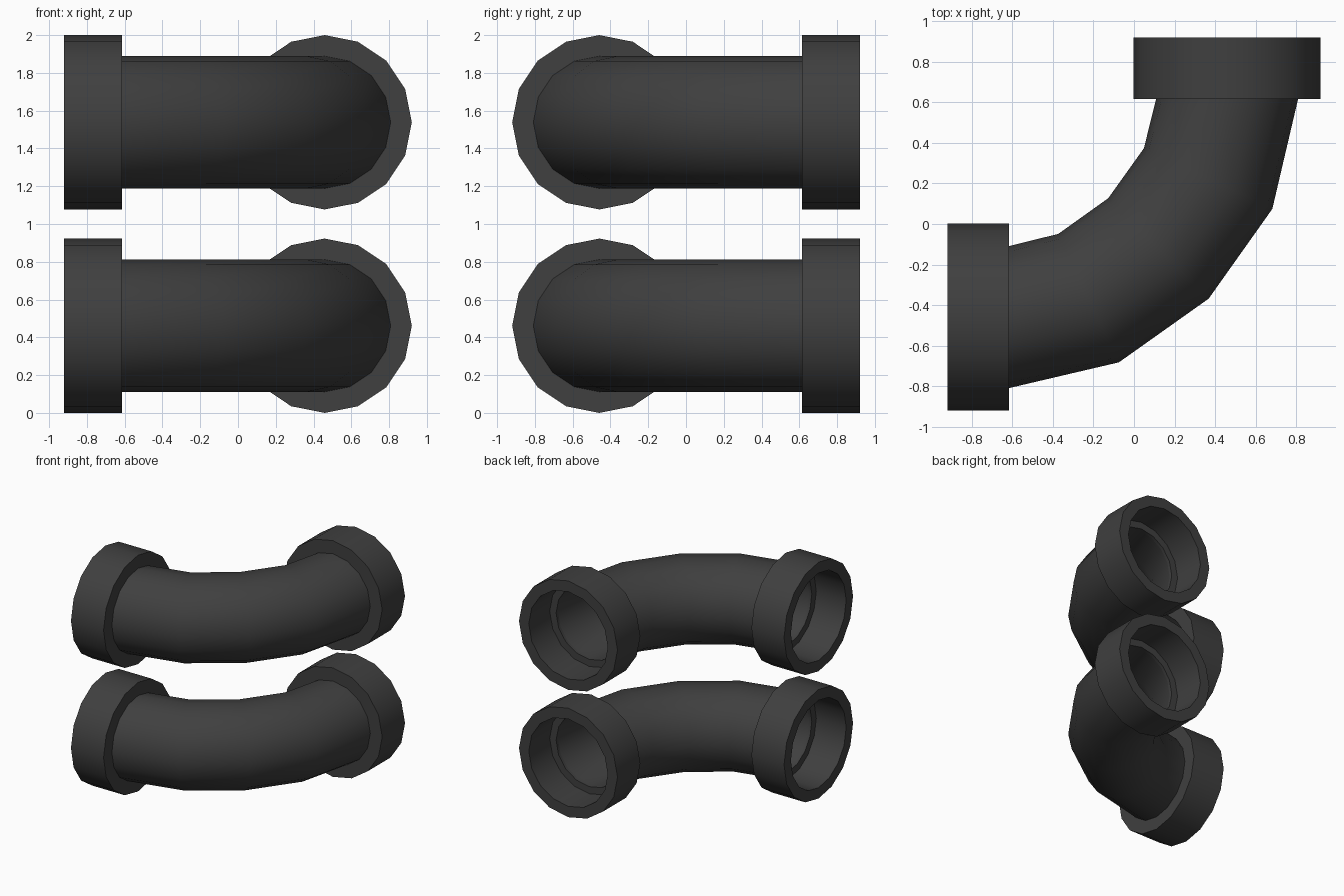
import bpy, bmesh, math
from mathutils import Vector

if "Cube" in bpy.data.objects:
    bpy.data.objects.remove(bpy.data.objects["Cube"], do_unlink=True)

SIDES = 16
COLLAR_R, SOCKET_R, PIPE_R, BORE_R = 0.4615, 0.37, 0.35, 0.31
END, SHOULDER, LEDGE = 0.92, 0.615, 0.64
AXIS = END - COLLAR_R
UP = Vector((0, 0, 1))

plastic = bpy.data.materials.new("dark_grey_plastic")
plastic.use_nodes = True
colour = (0.05, 0.05, 0.05, 1)
plastic.diffuse_color = colour
plastic.node_tree.nodes["Principled BSDF"].inputs["Base Color"].default_value = colour


def closed_loft(name, sections, height):
    """Join rings of (centre, tangent, radius) into a hollow closed skin."""
    bm = bmesh.new()
    rings = []
    for centre, tangent, radius in sections:
        side = tangent.cross(UP).normalized()
        ring = []
        for i in range(SIDES):
            a = math.tau * i / SIDES
            ring.append(bm.verts.new(centre + radius * (math.cos(a) * side + math.sin(a) * UP)))
        rings.append(ring)
    for k, ring in enumerate(rings):
        after = rings[(k + 1) % len(rings)]
        for i in range(SIDES):
            j = (i + 1) % SIDES
            bm.faces.new((ring[i], ring[j], after[j], after[i]))
    bmesh.ops.recalc_face_normals(bm, faces=bm.faces)
    mesh = bpy.data.meshes.new(name)
    bm.to_mesh(mesh)
    bm.free()
    mesh.materials.append(plastic)
    obj = bpy.data.objects.new(name, mesh)
    obj.location.z = height
    bpy.context.collection.objects.link(obj)
    bpy.ops.object.select_all(action='DESELECT')
    obj.select_set(True)
    bpy.context.view_layer.objects.active = obj
    bpy.ops.object.shade_smooth_by_angle(angle=math.radians(35))


def bend_path(steps=4, handle=0.53):
    """Centre points and tangents of the quarter bend."""
    p0, p3 = Vector((AXIS, SHOULDER, 0)), Vector((-SHOULDER, -AXIS, 0))
    p1, p2 = p0 - Vector((0, handle, 0)), p3 + Vector((handle, 0, 0))
    path = []
    for k in range(steps + 1):
        t = k / steps
        u = 1 - t
        point = u**3 * p0 + 3 * u * u * t * p1 + 3 * u * t * t * p2 + t**3 * p3
        tangent = u * u * (p1 - p0) + 2 * u * t * (p2 - p1) + t * t * (p3 - p2)
        path.append((point, tangent.normalized()))
    return path


# Collar cross-section: (radius, distance along the axis)
collar = [(COLLAR_R, END), (COLLAR_R, SHOULDER), (BORE_R, SHOULDER),
          (BORE_R, LEDGE), (SOCKET_R, LEDGE), (SOCKET_R, END)]
back, side = Vector((0, 1, 0)), Vector((-1, 0, 0))

for level, height in (("lower", COLLAR_R), ("upper", 2 - COLLAR_R)):
    # Hollow bent pipe: out along the skin, back along the bore
    path = bend_path()
    skin = [(p, t, PIPE_R) for p, t in path]
    bore = [(p, t, BORE_R) for p, t in reversed(path)]
    closed_loft(level + "_pipe_bend", skin + bore, height)
    # Socket collars at both ends
    for label, axis, offset in (("back", back, Vector((AXIS, 0, 0))),
                                ("side", side, Vector((0, -AXIS, 0)))):
        rings = [(offset + axis * d, axis, r) for r, d in collar]
        closed_loft(f"{level}_{label}_collar", rings, height)
